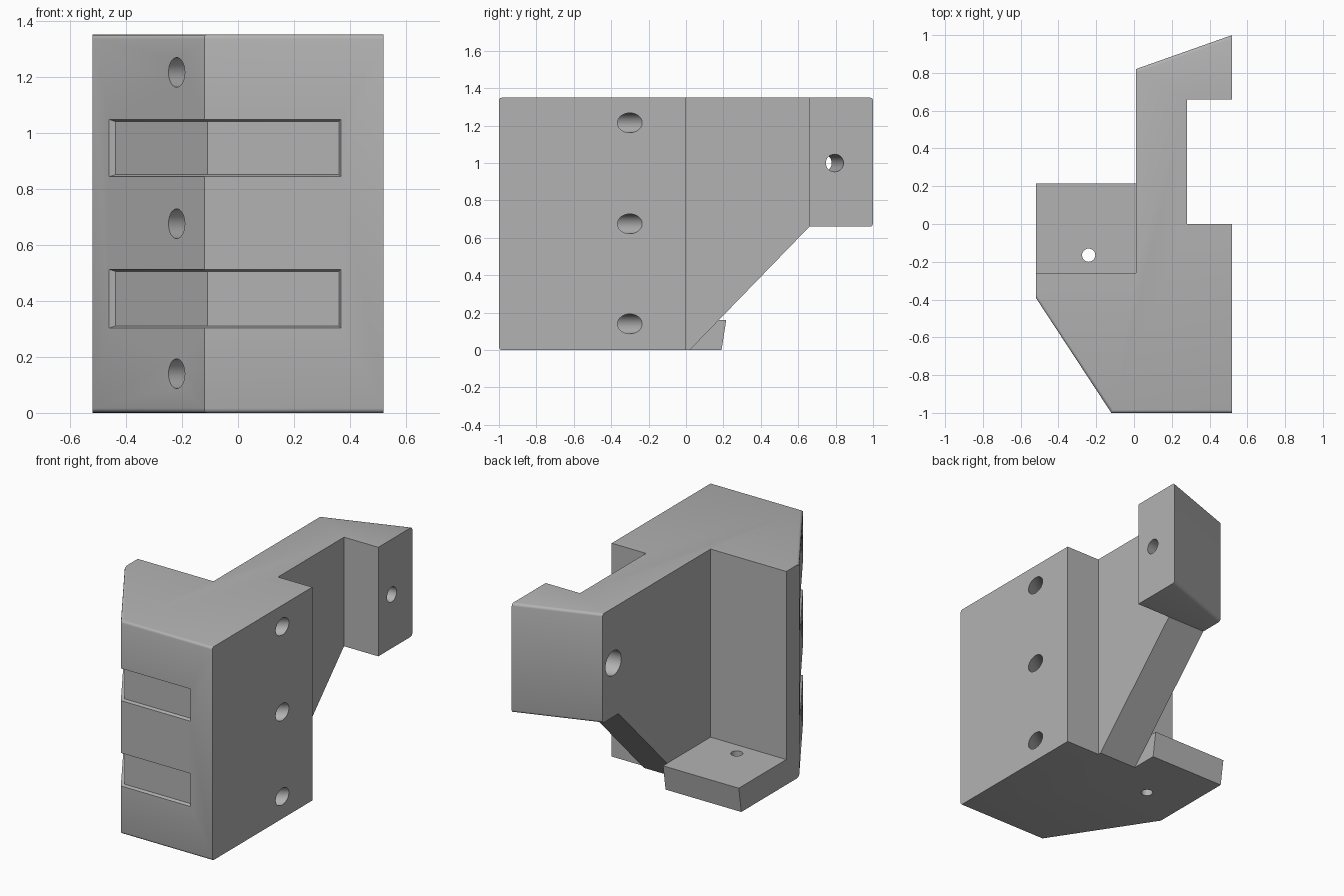
import bpy, bmesh
from mathutils import Vector

cube = bpy.data.objects.get("Cube")
if cube:
    bpy.data.objects.remove(cube, do_unlink=True)

grey = bpy.data.materials.new("plain grey")
grey.use_nodes = True
colour = (0.45, 0.45, 0.45, 1)
grey.diffuse_color = colour
grey.node_tree.nodes["Principled BSDF"].inputs["Base Color"].default_value = colour


def finish(name, bm):
    bmesh.ops.recalc_face_normals(bm, faces=bm.faces)
    mesh = bpy.data.meshes.new(name)
    bm.to_mesh(mesh)
    bm.free()
    mesh.materials.append(grey)
    obj = bpy.data.objects.new(name, mesh)
    bpy.context.collection.objects.link(obj)
    return obj


def prism(name, points, offset):
    """Extrude a planar outline along an offset."""
    bm = bmesh.new()
    face = bm.faces.new([bm.verts.new(p) for p in points])
    grown = bmesh.ops.extrude_face_region(bm, geom=[face], use_keep_orig=True)
    moved = [g for g in grown["geom"] if isinstance(g, bmesh.types.BMVert)]
    bmesh.ops.translate(bm, verts=moved, vec=offset)
    return finish(name, bm)


def bore(start, end, radius):
    """Cylinder cutter between two points."""
    a, b = Vector(start), Vector(end)
    bm = bmesh.new()
    bmesh.ops.create_cone(bm, cap_ends=True, segments=32, radius1=radius,
                          radius2=radius, depth=(b - a).length)
    obj = finish("bore_cutter", bm)
    obj.rotation_mode = 'QUATERNION'
    obj.rotation_quaternion = (b - a).to_track_quat('Z', 'Y')
    obj.location = (a + b) / 2
    return obj


def select(obj):
    bpy.ops.object.select_all(action='DESELECT')
    obj.select_set(True)
    bpy.context.view_layer.objects.active = obj


def cut(obj, cutter):
    mod = obj.modifiers.new("cut", 'BOOLEAN')
    mod.operation, mod.solver, mod.object = 'DIFFERENCE', 'EXACT', cutter
    select(obj)
    bpy.ops.object.modifier_apply(modifier=mod.name)
    bpy.data.objects.remove(cutter, do_unlink=True)


def groove(low, high):
    """Tapered recess cutter wrapping the slanted and front faces."""
    corner = Vector((-0.12, -1, 0))
    along = (Vector((-0.52, -0.39, 0)) - corner).normalized()
    normal = Vector((along.y, -along.x, 0))
    if normal.x > 0:
        normal = -normal
    front = Vector((0, -1, 0))
    mitre = (normal + front) / (1 + normal.dot(front))
    bm = bmesh.new()
    layers = []
    for out, grow in ((0.02, 0.02), (-0.02, 0)):
        plan = [corner + along * (0.61 + grow) + normal * out,
                corner + mitre * out,
                Vector((0.36 + grow * 0.7, -1 - out, 0))]
        layers.append([[bm.verts.new((p.x, p.y, z)) for p in plan]
                       for z in (low - grow * 0.7, high + grow * 0.7)])
    outer, inner = layers
    for i in (0, 1):
        for rows in layers:
            bm.faces.new((rows[0][i], rows[0][i + 1], rows[1][i + 1], rows[1][i]))
        for r in (0, 1):
            bm.faces.new((outer[r][i], outer[r][i + 1], inner[r][i + 1], inner[r][i]))
    for i in (0, 2):
        bm.faces.new((outer[0][i], outer[1][i], inner[1][i], inner[0][i]))
    return finish("groove_cutter", bm)


# Main body with offset arm and hooked end
H = 1.35
plan = [(-0.52, -0.26), (-0.52, -0.39), (-0.12, -1), (0.52, -1), (0.52, 0),
        (0.28, 0), (0.28, 0.66), (0.52, 0.66), (0.52, 1), (0.01, 0.82), (0.01, -0.26)]
body = prism("bracket_body", [(x, y, 0) for x, y in plan], (0, 0, H))

# Sloping underside of the arm
slope = [(-0.077, -0.1), (0.66, 0.66), (1.2, 0.66), (1.2, -0.1)]
cut(body, prism("slope_cutter", [(-1, y, z) for y, z in slope], (2, 0, 0)))

# Rounded horizontal edges on the front and rear faces
bm = bmesh.new()
bm.from_mesh(body.data)
edges = []
for e in bm.edges:
    a, b = (v.co for v in e.verts)
    if abs(a.z - b.z) < 0.001 and (max(a.y, b.y) < -0.38 or min(a.y, b.y) > 0.8):
        edges.append(e)
bmesh.ops.bevel(bm, geom=edges, offset=0.016, segments=3, profile=0.5, affect='EDGES')
bm.to_mesh(body.data)
bm.free()

# Front grooves
for low, high in ((0.31, 0.505), (0.85, 1.04)):
    cut(body, groove(low, high))

# Diagonal bolt holes through the body
way = Vector((0.74, 0.55, 0))
for z in (0.14, 0.675, 1.215):
    mid = Vector((0.15, -0.575, z))
    cut(body, bore(mid - way, mid + way, 0.053))

# Angled hole with a wider recess through the hooked end
right, left = Vector((0.52, 0.795, 1)), Vector((0.01, 0.712, 1))
run = left - right
cut(body, bore(right - run * 0.3, left + run * 0.3, 0.047))
cut(body, bore(left - run * 0.25, left + run * 0.3, 0.078))

# Ledge with a leaning rear face and a vertical hole
side = [(-0.26, 0), (0.19, 0), (0.215, 0.16), (-0.26, 0.16)]
ledge = prism("ledge", [(-0.52, y, z) for y, z in side], (0.53, 0, 0))
cut(ledge, bore((-0.24, -0.165, -0.1), (-0.24, -0.165, 0.3), 0.035))

for obj in (body, ledge):
    select(obj)
    bpy.ops.object.shade_smooth_by_angle(angle=0.55)
